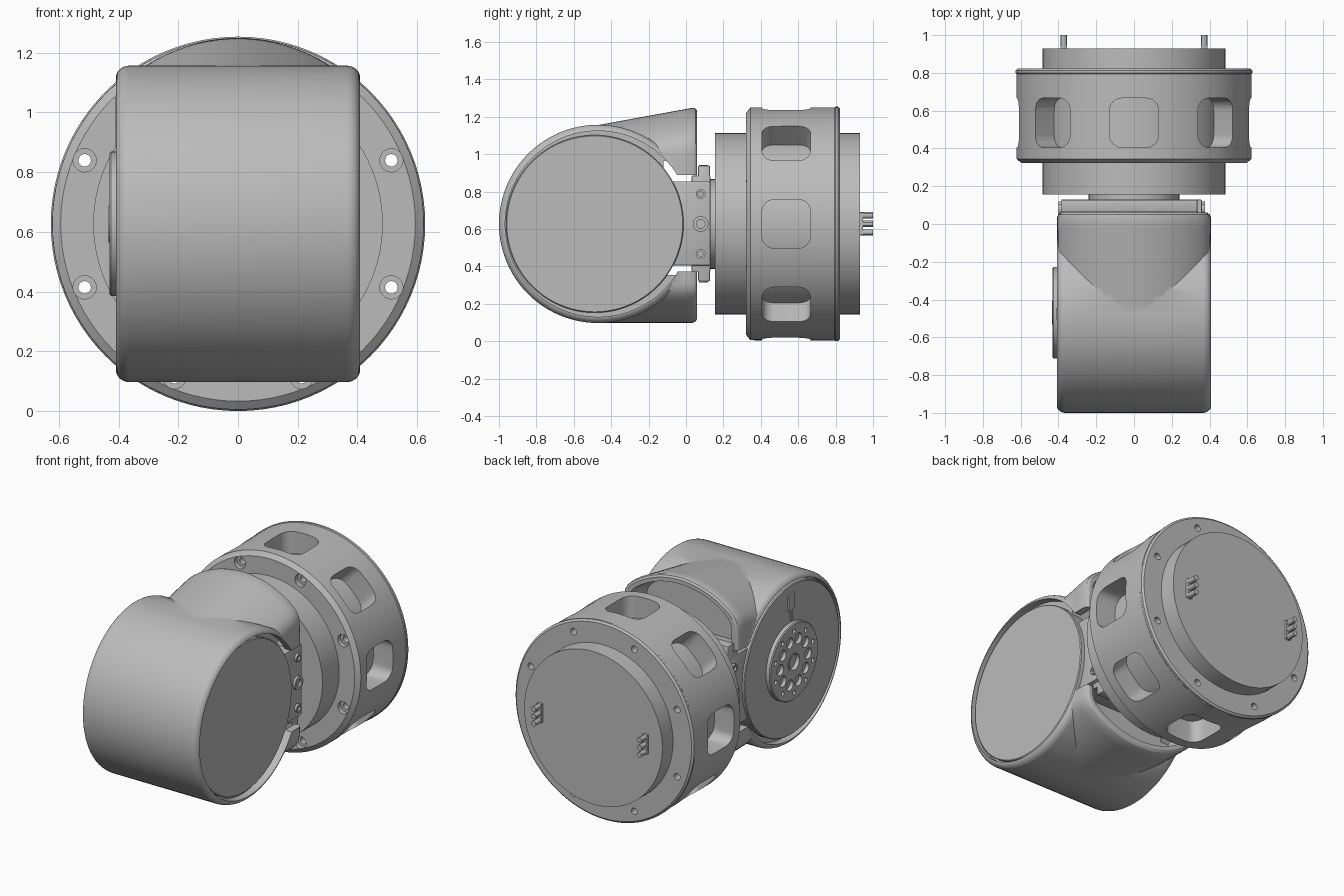
import bpy, bmesh
from math import sin, cos, pi, sqrt
from mathutils import Matrix, Vector

old = bpy.data.objects.get("Cube")
if old:
    bpy.data.objects.remove(old, do_unlink=True)

grey = bpy.data.materials.new("machined_grey")
grey.use_nodes = True
grey.diffuse_color = (0.5, 0.5, 0.5, 1)
grey.node_tree.nodes["Principled BSDF"].inputs["Base Color"].default_value = (0.5, 0.5, 0.5, 1)

CZ = 0.627                       # height of the main axis
ELBOW = Vector((0, -0.47, CZ))   # centre of the elbow drum
BASE = Vector((0, 0, CZ))


def finish(name, bm):
    bmesh.ops.recalc_face_normals(bm, faces=bm.faces)
    me = bpy.data.meshes.new(name)
    bm.to_mesh(me)
    bm.free()
    ob = bpy.data.objects.new(name, me)
    bpy.context.collection.objects.link(ob)
    me.materials.append(grey)
    return ob


def loft(bm, rows, closed=False):
    """Skin rows of points; cap both ends unless the rows close on themselves."""
    vs = [[bm.verts.new(p) for p in row] for row in rows]
    n = len(vs[0])
    for i in range(len(vs) if closed else len(vs) - 1):
        a, b = vs[i], vs[(i + 1) % len(vs)]
        for j in range(n):
            k = (j + 1) % n
            bm.faces.new((a[j], a[k], b[k], b[j]))
    if not closed:
        bm.faces.new(vs[0])
        bm.faces.new(vs[-1])


def add_lathe(bm, profile, axis, loc, segs=64, closed=False):
    """Turn (radius, distance) pairs round the x, y or z axis through loc."""
    rows = []
    for r, h in profile:
        row = []
        for i in range(segs):
            u, v = r * cos(2 * pi * i / segs), r * sin(2 * pi * i / segs)
            p = {"x": (h, u, v), "y": (u, h, v), "z": (u, v, h)}[axis]
            row.append(Vector(p) + Vector(loc))
        rows.append(row)
    loft(bm, rows, closed)


def lathe(name, profile, axis, loc, segs=64, closed=False):
    bm = bmesh.new()
    add_lathe(bm, profile, axis, loc, segs, closed)
    return finish(name, bm)


def box(name, lo, hi, bevel=0.0):
    bm = bmesh.new()
    lo, hi = Vector(lo), Vector(hi)
    bmesh.ops.create_cube(bm, size=1, matrix=Matrix.Translation((lo + hi) / 2)
                          @ Matrix.Diagonal((*(hi - lo), 1)))
    if bevel:
        bmesh.ops.bevel(bm, geom=bm.edges[:], offset=bevel, segments=2, profile=0.5, affect="EDGES")
    return finish(name, bm)


def flare(name, stations):
    """Flaring tube with flattened sides from (y, inset) stations."""
    rows = []
    for y, inset in stations:
        grow = 0.046 * (y + 0.47) / 0.505
        r, lim, row = 0.529 + grow - inset, 0.409 - inset, []
        for i in range(96):
            t = 2 * pi * (i + 0.5) / 96
            x = r * cos(t)
            a = abs(x)
            a = (a + lim - sqrt((a - lim) ** 2 + 0.03 ** 2)) / 2
            row.append((a if x > 0 else -a, y, CZ + grow + r * sin(t)))
        rows.append(row)
    bm = bmesh.new()
    loft(bm, rows)
    return finish(name, bm)


def boolean(ob, tool, op="DIFFERENCE"):
    mod = ob.modifiers.new("cut", "BOOLEAN")
    mod.object, mod.operation, mod.solver = tool, op, "EXACT"
    bpy.context.view_layer.objects.active = ob
    bpy.ops.object.modifier_apply(modifier=mod.name)
    bpy.data.objects.remove(tool, do_unlink=True)


# Base core drum and the neck that joins it to the elbow
lathe("core_drum", [(0.485, 0.155), (0.485, 0.93)], "y", BASE, 96)
lathe("neck", [(0.24, 0.12), (0.24, 0.16)], "y", BASE, 48)

# Outer ring with chamfered front edge and lips
ring = lathe("outer_ring", [(0.475, 0.322), (0.594, 0.322), (0.622, 0.344), (0.622, 0.352),
                            (0.623, 0.795), (0.627, 0.8), (0.627, 0.813), (0.615, 0.823),
                            (0.475, 0.823)], "y", BASE, 96, True)

# Eight rounded windows round the ring
bm = bmesh.new()
for k in range(8):
    part = bmesh.new()
    bmesh.ops.create_cube(part, size=1, matrix=Matrix.Diagonal((0.26, 0.26, 0.28, 1)))
    upright = [e for e in part.edges if abs((e.verts[0].co - e.verts[1].co).z) > 0.1]
    bmesh.ops.bevel(part, geom=upright, offset=0.065, segments=6, profile=0.5, affect="EDGES")
    part.transform(Matrix.Translation((0, 0.536, CZ)) @ Matrix.Rotation(k * pi / 4, 4, "Y")
                   @ Matrix.Translation((0, 0, 0.605)))
    tmp = bpy.data.meshes.new("window")
    part.to_mesh(tmp)
    part.free()
    bm.from_mesh(tmp)
    bpy.data.meshes.remove(tmp)
boolean(ring, finish("window_cutter", bm))

# Eight counterbored bolt holes
bm = bmesh.new()
for k in range(8):
    a = (k + 0.5) * pi / 4
    add_lathe(bm, [(0.039, 0.3), (0.039, 0.35), (0.021, 0.35), (0.021, 0.9)], "y",
              (0.556 * cos(a), 0, CZ + 0.556 * sin(a)), 20)
boolean(ring, finish("bolt_cutter", bm))

# Two columns of contact pins on the back
for side, s in (("left", 1), ("right", -1)):
    bm = bmesh.new()
    for dz in (-0.046, 0, 0.046):
        add_lathe(bm, [(0.017, 0.92), (0.017, 1.0)], "y", (s * 0.371, 0, CZ + dz), 12)
    finish(side + "_contact_pins", bm)
    box(side + "_pin_base", (s * 0.371 - 0.017, 0.92, CZ - 0.06), (s * 0.371 + 0.017, 0.945, CZ + 0.06))

# Elbow housing: a drum with rounded rims
half = []
for i in range(7):
    a = i * pi / 12
    half.append((0.49 + 0.04 * sin(a), 0.364 + 0.045 * cos(a)))
housing = lathe("elbow_housing", half + [(r, -h) for r, h in reversed(half)], "x", ELBOW, 96)

# Flared sleeve growing out of the drum, hollowed from its open end
outer = [(-0.47 + 0.0505 * i, 0) for i in range(11)] + [(0.051, 0.007), (0.06, 0.02)]
boolean(housing, flare("sleeve", outer), "UNION")
boolean(housing, flare("sleeve_hollow", [(-0.12 + 0.04 * i, 0.045) for i in range(6)]))

# Side notches and round side recesses
boolean(housing, box("notch", (-0.6, -0.06, 0.372), (0.6, 0.2, 0.888)))
for s in (1, -1):
    boolean(housing, lathe("recess", [(0.497, s * 0.36), (0.497, s * 0.5)], "x", ELBOW, 96))

# Side covers, the left one set slightly deeper
for side, s, x in (("left", 1, 0.388), ("right", -1, 0.402)):
    lathe(side + "_cover", [(0.475, s * 0.3), (0.475, s * (x - 0.005)), (0.47, s * x)],
          "x", ELBOW + Vector((0, -0.018, 0)), 96)

# Output hub with hole pattern on the right side
hub = lathe("output_hub", [(0.242, -0.39), (0.242, -0.425), (0.236, -0.431)], "x", ELBOW, 64)
bm = bmesh.new()
add_lathe(bm, [(0.05, -0.408), (0.05, -0.5)], "x", ELBOW, 32)
for count, dist, rad, off in ((10, 0.14, 0.034, 0), (10, 0.195, 0.014, 0.5)):
    for k in range(count):
        a = 2 * pi * (k + off) / count
        add_lathe(bm, [(rad, -0.408), (rad, -0.5)], "x",
                  ELBOW + Vector((0, dist * cos(a), dist * sin(a))), 16)
boolean(hub, finish("hub_cutter", bm))
lathe("hub_centre_rim", [(0.062, -0.42), (0.062, -0.434), (0.05, -0.434), (0.05, -0.42)],
      "x", ELBOW, 32, True)
box("index_tab", (-0.412, -0.505, 0.95), (-0.4, -0.445, 1.05))
box("index_tab_stem", (-0.412, -0.483, 0.885), (-0.4, -0.467, 0.95))

# Connector block between elbow and base, with stepped clamp flanges
box("connector_block", (-0.385, -0.12, 0.405), (0.36, 0.13, 0.855), 0.008)
box("clamp_step", (-0.385, 0.03, 0.372), (0.335, 0.13, 0.885), 0.005)
box("clamp_flange", (-0.385, 0.065, 0.32), (0.335, 0.128, 0.938), 0.005)

# Connector screws on both sides and on the flange tops
for side, x, s in (("left", 0.36, 1), ("right", -0.385, -1)):
    for name, dz, r in (("lower", -0.16, 0.026), ("middle", 0, 0.042), ("upper", 0.16, 0.026)):
        lathe(f"{side}_{name}_screw", [(r, x - s * 0.02), (r, x + s * 0.015), (r * 0.55, x + s * 0.015),
                                       (r * 0.55, x + s * 0.003)], "x", (0, 0.078, CZ + dz), 20)
for x in (-0.09, 0.09):
    for z, s in ((0.938, 1), (0.32, -1)):
        lathe("flange_screw", [(0.022, z - s * 0.02), (0.022, z + s * 0.005), (0.012, z + s * 0.005),
                               (0.012, z - s * 0.005)], "z", (x, 0.092, 0), 16)

# Smooth round walls, keep machined edges sharp
bpy.ops.object.select_all(action="DESELECT")
for ob in bpy.context.scene.objects:
    if ob.type == "MESH" and grey.name in ob.data.materials:
        ob.select_set(True)
        bpy.context.view_layer.objects.active = ob
bpy.ops.object.shade_smooth_by_angle(angle=pi / 6)
